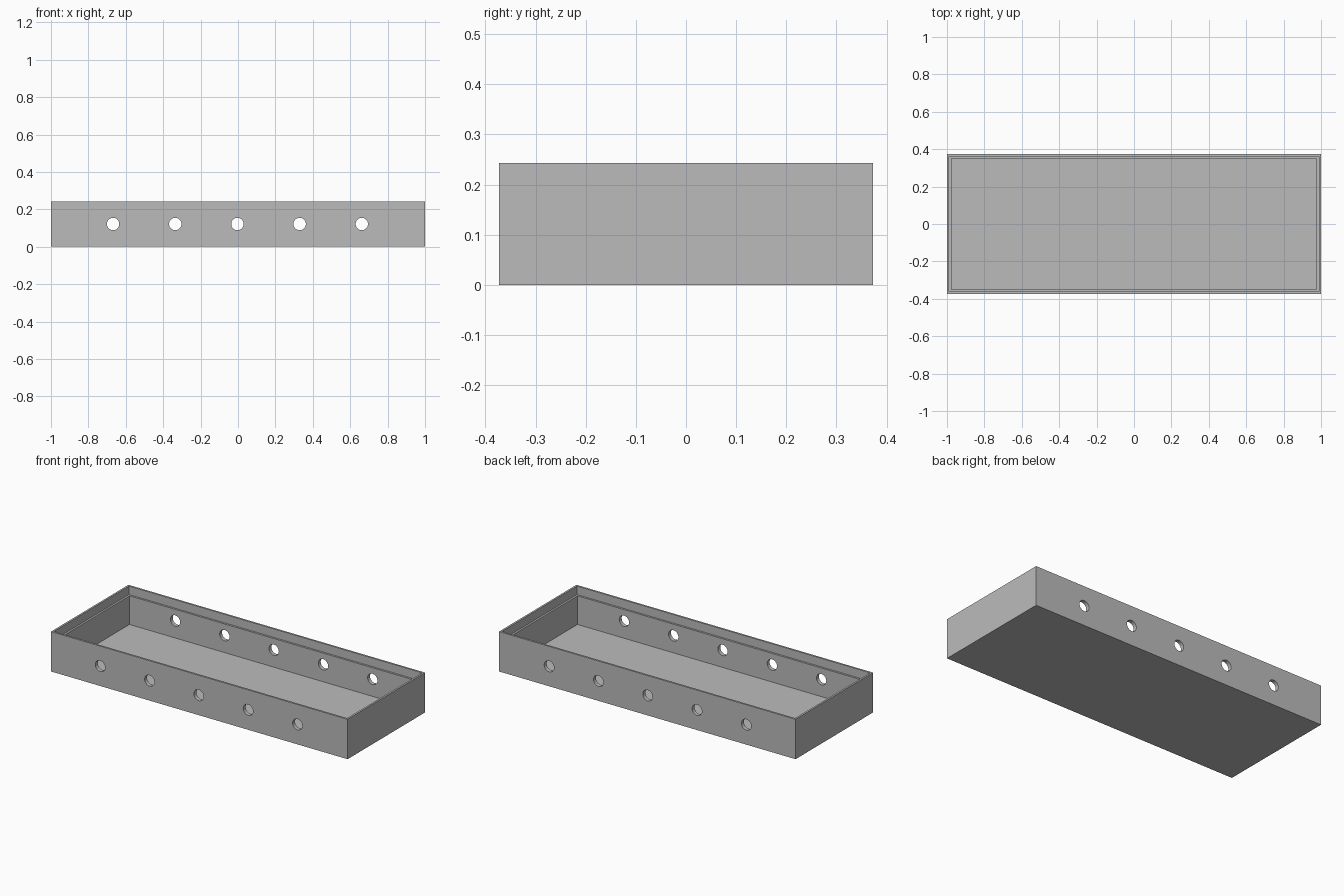
import bpy
import bmesh
import math
from mathutils import Matrix, Vector

LENGTH, WIDTH, HEIGHT = 2.0, 0.746, 0.243
STEP = 0.0165          # width of the rim and of the ledge inside it
LIP_DEPTH = 0.052
FLOOR = 0.0165
HOLE_RADIUS = 0.033
HOLE_SPACING = 0.3325

if "Cube" in bpy.data.objects:
    bpy.data.objects.remove(bpy.data.objects["Cube"], do_unlink=True)

grey = bpy.data.materials.new("plain grey")
grey.use_nodes = True
colour = (0.5, 0.5, 0.5, 1)
grey.diffuse_color = colour
grey.node_tree.nodes["Principled BSDF"].inputs["Base Color"].default_value = colour


def make_object(name, bm):
    mesh = bpy.data.meshes.new(name)
    bmesh.ops.recalc_face_normals(bm, faces=bm.faces)
    bm.to_mesh(mesh)
    bm.free()
    mesh.materials.append(grey)
    obj = bpy.data.objects.new(name, mesh)
    bpy.context.collection.objects.link(obj)
    return obj


def sink(bm, face, depth):
    """Inset a top face by one step and push the middle down."""
    bmesh.ops.inset_region(bm, faces=[face], thickness=STEP)
    new = bmesh.ops.extrude_discrete_faces(bm, faces=[face])["faces"][0]
    bmesh.ops.translate(bm, verts=new.verts, vec=Vector((0, 0, -depth)))
    return new


# Open tray: a block sunk once for the lid ledge and again for the cavity
bm = bmesh.new()
bmesh.ops.create_cube(bm, size=1)
bmesh.ops.scale(bm, verts=bm.verts, vec=(LENGTH, WIDTH, HEIGHT))
bmesh.ops.translate(bm, verts=bm.verts, vec=(0, 0, HEIGHT / 2))
top = max(bm.faces, key=lambda f: f.calc_center_median().z)
ledge = sink(bm, top, LIP_DEPTH)
sink(bm, ledge, HEIGHT - LIP_DEPTH - FLOOR)
tray = make_object("tray", bm)

# Row of round holes through the front and back walls
bm = bmesh.new()
for i in range(-2, 3):
    place = Matrix.Translation((i * HOLE_SPACING - 0.003, 0, HEIGHT / 2))
    bmesh.ops.create_cone(bm, cap_ends=True, segments=48, radius1=HOLE_RADIUS,
                          radius2=HOLE_RADIUS, depth=WIDTH * 1.2,
                          matrix=place @ Matrix.Rotation(math.pi / 2, 4, "X"))
cutter = make_object("hole_cutter", bm)
cutter.hide_render = True

cut = tray.modifiers.new("holes", "BOOLEAN")
cut.operation = "DIFFERENCE"
cut.solver = "EXACT"
cut.object = cutter

bpy.ops.object.select_all(action="DESELECT")
tray.select_set(True)
bpy.context.view_layer.objects.active = tray
bpy.ops.object.modifier_apply(modifier=cut.name)
bpy.data.objects.remove(cutter, do_unlink=True)
bpy.ops.object.shade_smooth_by_angle(angle=math.radians(30))
